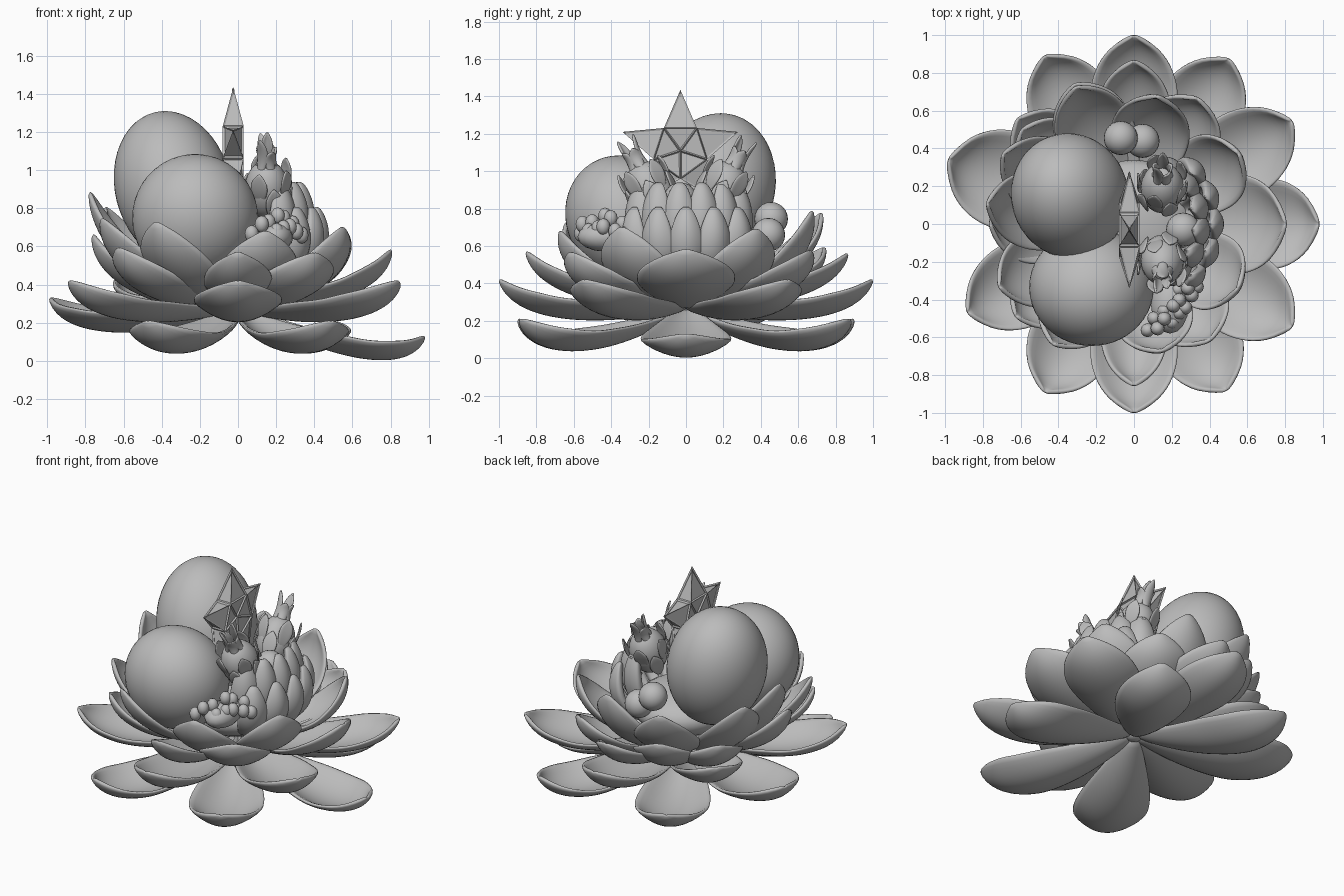
import bpy, bmesh, random
from math import sin, cos, pi, radians
from mathutils import Matrix, Vector

random.seed(4)
if "Cube" in bpy.data.objects:
    bpy.data.objects.remove(bpy.data.objects["Cube"])

stone = bpy.data.materials.new("plain_grey")
stone.use_nodes = True
GREY = (0.5, 0.5, 0.5, 1)
stone.diffuse_color = GREY
stone.node_tree.nodes["Principled BSDF"].inputs["Base Color"].default_value = GREY


def finish(name, bm, matrix=Matrix(), smooth=True):
    mesh = bpy.data.meshes.new(name)
    for f in bm.faces:
        f.smooth = smooth
    bm.to_mesh(mesh)
    bm.free()
    mesh.materials.append(stone)
    obj = bpy.data.objects.new(name, mesh)
    bpy.context.collection.objects.link(obj)
    obj.matrix_world = matrix
    return obj


def turn(degrees, axis):
    return Matrix.Rotation(radians(degrees), 4, axis)


def ellipsoid(name, centre, radii, matrix=Matrix(), detail=32):
    bm = bmesh.new()
    bmesh.ops.create_uvsphere(bm, u_segments=detail, v_segments=detail // 2, radius=1)
    bmesh.ops.scale(bm, verts=bm.verts, vec=radii)
    return finish(name, bm, Matrix.Translation(centre) @ matrix)


def petal(name, azimuth, root, bend, tip, width, cup, thick=0.026,
          base=Matrix(), rows=14, cols=8):
    """Spoon-shaped leaf swept along a (radius, height) curve, with an upturned tip."""
    p0, p1, p2 = Vector(root), Vector(bend), Vector(tip)
    end = (p2 - p1).normalized()
    p2 -= Vector((-end.y, end.x)) * cup
    bm = bmesh.new()
    grid = []
    for i in range(rows + 1):
        t = i / rows
        c = p0 * (1 - t) ** 2 + p1 * 2 * t * (1 - t) + p2 * t * t
        d = ((p1 - p0) * (1 - t) + (p2 - p1) * t).normalized()
        k = 1.93 * (0.04 + t) ** 0.75 * max(1 - t ** 2.5, 0.003) ** 0.78
        line = []
        for j in range(cols + 1):
            s = 2 * j / cols - 1
            lift = cup * (min(k, 1) * s * s + t ** 8)
            line.append(bm.verts.new((c.x - d.y * lift, width * k * s, c.y + d.x * lift)))
        grid.append(line)
    for a, b in zip(grid, grid[1:]):
        for j in range(cols):
            bm.faces.new((a[j], b[j], b[j + 1], a[j + 1]))
    obj = finish(name, bm, base @ turn(azimuth, "Z"))
    solid = obj.modifiers.new("thickness", "SOLIDIFY")
    solid.thickness = thick
    solid.offset = 0
    rounding = obj.modifiers.new("rounding", "SUBSURF")
    rounding.levels = rounding.render_levels = 1
    return obj


# Lowest ring of drooping petals
petal("lowest_petal", 0, (0.03, 0.26), (0.67, -0.09), (0.96, 0.12), 0.23, 0.09)
for az in (60, 118, 242, 299):
    petal("lowest_petal", az, (0.03, 0.25), (0.64, -0.08), (0.99, 0.2), 0.22, 0.1)
petal("lowest_petal", 161, (0.03, 0.25), (0.69, 0.07), (1.02, 0.32), 0.25, 0.1)

# Second ring, spread nearly flat
for az in (33, 90, 208, 270, 327):
    petal("low_petal", az, (0.03, 0.27), (0.64, 0.13), (0.98, 0.41), 0.22, 0.1)
petal("low_petal", 138, (0.03, 0.27), (0.54, 0.17), (0.81, 0.43), 0.21, 0.1)

# Third ring, rising
for az, reach, top, width in ((0, 0.79, 0.57, 0.25), (63, 0.73, 0.56, 0.21),
                              (90, 0.85, 0.55, 0.19), (113, 0.79, 0.58, 0.2),
                              (140, 0.76, 0.55, 0.2), (180, 0.75, 0.65, 0.2),
                              (218, 0.78, 0.58, 0.2), (270, 0.84, 0.56, 0.17),
                              (303, 0.72, 0.55, 0.21)):
    petal("middle_petal", az, (0.04, 0.28), (0.56, 0.25), (reach, top), width, 0.09)

# Fourth ring, cupping the fruit
for az, reach, top in ((34, 0.66, 0.68), (328, 0.64, 0.69), (80, 0.68, 0.78),
                       (282, 0.68, 0.67), (113, 0.78, 0.77), (236, 0.76, 0.72),
                       (152, 0.78, 0.8), (172, 0.78, 0.88), (205, 0.78, 0.74)):
    petal("upper_petal", az, (0.04, 0.3), (0.55, 0.28), (reach, top), 0.2, 0.08)

# Narrow fleshy petals packed on the left side
for i in range(6):
    petal("inner_petal", -48 + 21 * i, (0.15, 0.46), (0.46, 0.56), (0.31, 0.93),
          0.078, 0.05, 0.06)
for i in range(5):
    petal("inner_petal", -42 + 21 * i, (0.15, 0.4), (0.53, 0.45), (0.4, 0.8),
          0.082, 0.05, 0.05)

# Hidden heart of the flower and the little stem underneath
ellipsoid("flower_heart", (0, 0, 0.5), (0.32, 0.34, 0.16))
ellipsoid("stem_base", (0, 0, 0.27), (0.06, 0.06, 0.04), detail=16)

# Large fruits
ellipsoid("tall_fruit", (-0.34, 0.15, 0.91), (0.305, 0.325, 0.41),
          turn(-14, "Y") @ turn(-14, "X"), 48)
ellipsoid("round_fruit", (-0.225, -0.335, 0.75), (0.33, 0.305, 0.34), turn(24, "X"), 48)

# Small round fruits
for place in ((-0.07, 0.455, 0.745), (0.045, 0.44, 0.66), (0.26, -0.03, 0.85)):
    ellipsoid("small_fruit", place, (0.09, 0.09, 0.09), detail=24)

# Berry cluster
for row in range(5):
    for col in range(3):
        x = 0.08 + 0.035 * row + 0.055 * col + random.uniform(-0.015, 0.015)
        y = -0.55 + 0.05 * row + 0.01 * col + random.uniform(-0.015, 0.015)
        z = 0.7 + 0.05 * (col == 1) - 0.015 * abs(row - 2) + random.uniform(-0.015, 0.015)
        ellipsoid("berry", (x, y, z), (0.037, 0.037, 0.045), detail=12)
ellipsoid("berry_core", (0.19, -0.43, 0.65), (0.1, 0.15, 0.08), detail=16)

# Two scaly fruits with long curling leaf tips
for side in (-1, 1):
    lean = Matrix.Translation((0.15, side * 0.19, 0.9)) @ turn(-27 * side, "X")
    ellipsoid("scaly_fruit", lean.translation, (0.115, 0.125, 0.16), turn(-27 * side, "X"), 24)
    for ring, height in enumerate((-0.09, 0.0)):
        for i in range(5):
            petal("fruit_scale", 72 * i + 36 * ring, (0.1, height - 0.04),
                  (0.14, height + 0.05), (0.125, height + 0.15), 0.045, 0.0, 0.012, lean, 6, 4)
    for i in range(5):
        petal("crown_leaf", 72 * i + 15, (0.07, 0.09), (0.02, 0.2),
              (0.05, 0.24 + 0.07 * (i % 2)), 0.032, 0.015, 0.014, lean, 8, 4)

# Faceted five-pointed star: thick middle, tapering arms, sunken panels
bm = bmesh.new()


def star_point(i, radius, x):
    return bm.verts.new((x, radius * sin(pi * i / 5), radius * cos(pi * i / 5)))


tips = [star_point(2 * i, 0.325, 0) for i in range(5)]
notches = []
for x in (-0.055, 0.055):
    ring = [star_point(2 * i + 1, 0.15, x) for i in range(5)]
    peak = bm.verts.new((x * 0.8, 0, 0))
    for i in range(5):
        bm.faces.new((tips[i], ring[i - 1], ring[i]))
        bm.faces.new((peak, ring[i - 1], ring[i]))
    notches.append(ring)
for i in range(5):
    for tip in (tips[i], tips[(i + 1) % 5]):
        bm.faces.new((tip, notches[0][i], notches[1][i]))
bmesh.ops.recalc_face_normals(bm, faces=bm.faces)
bmesh.ops.inset_individual(bm, faces=list(bm.faces), thickness=0.011, depth=-0.01)
finish("star", bm, Matrix.Translation((-0.025, -0.03, 1.11)), smooth=False)
ellipsoid("star_support", (-0.025, -0.03, 0.78), (0.05, 0.08, 0.2), detail=16)
